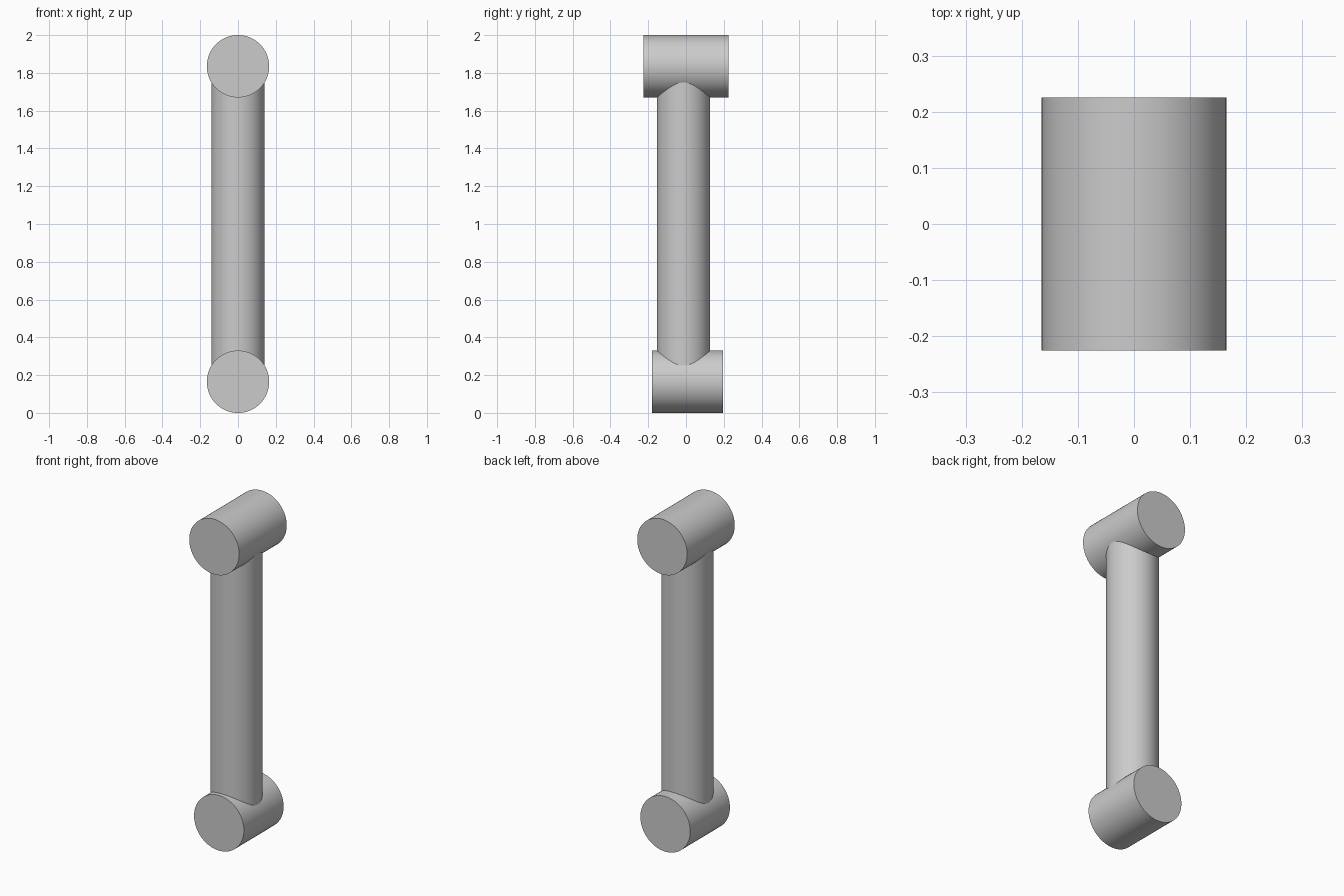
import bpy
import math

cube = bpy.data.objects.get("Cube")
if cube:
    bpy.data.objects.remove(cube, do_unlink=True)

grey = bpy.data.materials.new("plain_grey")
grey.use_nodes = True
colour = (0.6, 0.6, 0.6, 1)
grey.diffuse_color = colour
grey.node_tree.nodes["Principled BSDF"].inputs["Base Color"].default_value = colour


def cylinder(name, radius, length, centre, along_y=False):
    bpy.ops.mesh.primitive_cylinder_add(
        vertices=96, radius=radius, depth=length, location=centre,
        rotation=(math.pi / 2 if along_y else 0, 0, 0))
    part = bpy.context.object
    part.name = name
    part.data.materials.append(grey)
    bpy.ops.object.shade_smooth_by_angle(angle=math.radians(30))
    return part


HUB = 0.165            # joint hub radius
TOP = 2 - HUB          # upper hub axis height

# Joint hubs lying front to back
cylinder("lower_hub", HUB, 0.375, (0, 0.008, HUB), True)
cylinder("upper_hub", HUB, 0.45, (0, 0, TOP), True)

# Upright link, its ends buried in the hubs
cylinder("link_shaft", 0.141, TOP - HUB, (0, -0.013, 1))
